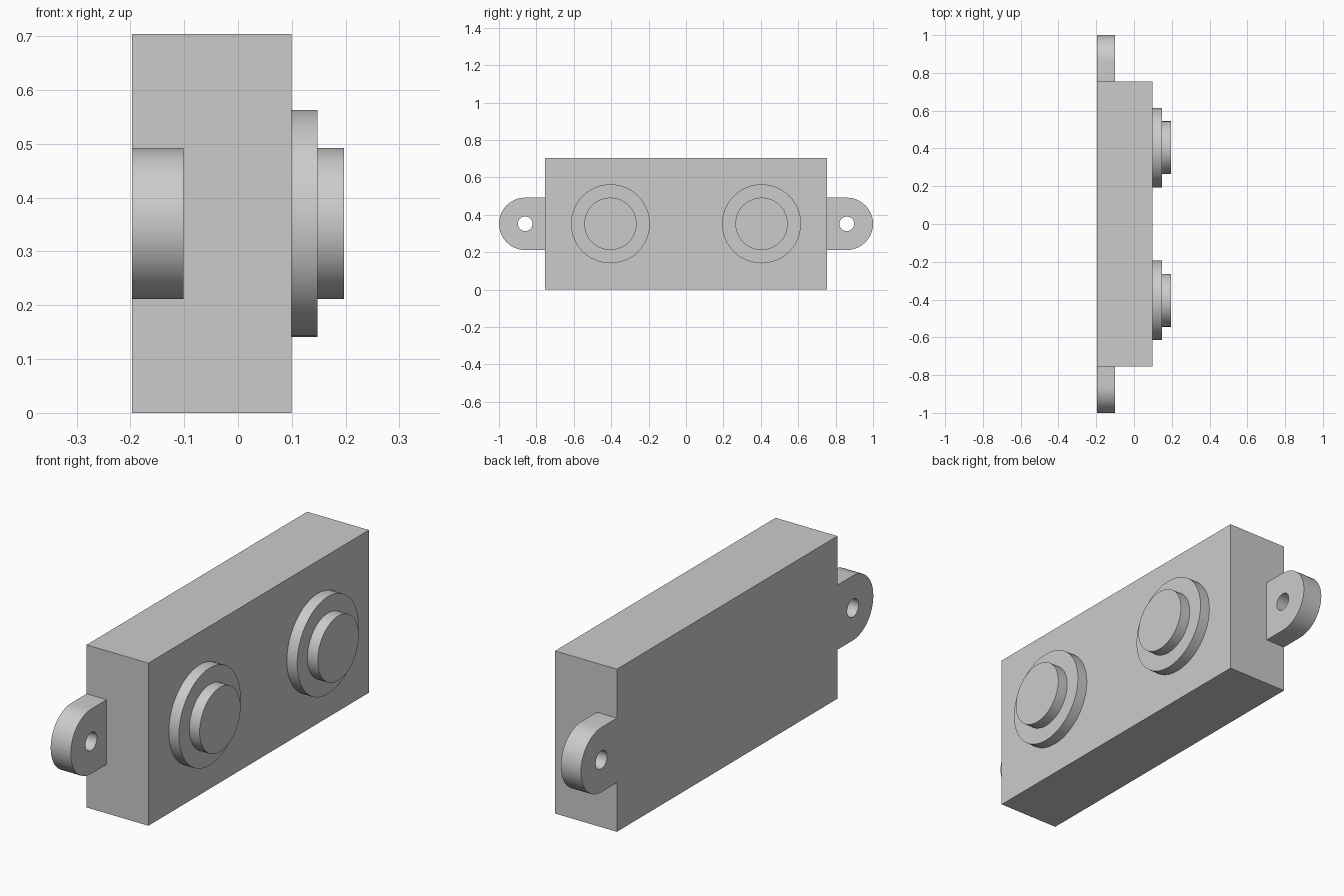
import bpy
import bmesh
from math import pi, sin, cos

cube = bpy.data.objects.get("Cube")
if cube:
    bpy.data.objects.remove(cube, do_unlink=True)

# Main dimensions
BACK, FRONT = -0.197, 0.099
HALF_LENGTH, HEIGHT = 0.754, 0.704
MID_Z = HEIGHT / 2
TAB_FRONT, TAB_RADIUS, TAB_Y = -0.101, 0.14, 0.86
HOLE_RADIUS = 0.039
BUTTON_Y = 0.404

grey = bpy.data.materials.new("plain grey")
grey.use_nodes = True
colour = (0.6, 0.6, 0.6, 1)
grey.diffuse_color = colour
grey.node_tree.nodes["Principled BSDF"].inputs["Base Color"].default_value = colour


def arc(y, z, radius, start, end, steps):
    """Points (y, z) along an arc."""
    return [(y + radius * cos(start + (end - start) * i / steps),
             z + radius * sin(start + (end - start) * i / steps))
            for i in range(steps + 1)]


def prism(name, outline, x0, x1):
    """Extrude a (y, z) outline along x."""
    bm = bmesh.new()
    face = bm.faces.new([bm.verts.new((x0, y, z)) for y, z in outline])
    new = bmesh.ops.extrude_face_region(bm, geom=[face])["geom"]
    for v in new:
        if isinstance(v, bmesh.types.BMVert):
            v.co.x = x1
    bmesh.ops.recalc_face_normals(bm, faces=bm.faces)
    mesh = bpy.data.meshes.new(name)
    bm.to_mesh(mesh)
    bm.free()
    mesh.materials.append(grey)
    obj = bpy.data.objects.new(name, mesh)
    bpy.context.collection.objects.link(obj)
    return obj


def activate(obj):
    bpy.ops.object.select_all(action='DESELECT')
    obj.select_set(True)
    bpy.context.view_layer.objects.active = obj


def smooth(obj):
    activate(obj)
    bpy.ops.object.shade_smooth_by_angle(angle=pi / 6)


def disc(name, y, radius, x0, x1):
    return prism(name, arc(y, MID_Z, radius, 0, 2 * pi, 48)[:-1], x0, x1)


# Box body
prism("body", [(-HALF_LENGTH, 0), (HALF_LENGTH, 0),
               (HALF_LENGTH, HEIGHT), (-HALF_LENGTH, HEIGHT)], BACK, FRONT)

for side, word in ((-1, "front"), (1, "back")):
    # Stepped round button
    smooth(disc(word + "_button_base", side * BUTTON_Y, 0.211, FRONT, 0.148))
    smooth(disc(word + "_button_cap", side * BUTTON_Y, 0.14, 0.148, 0.197))

    # Rounded mounting tab with a drilled hole
    outline = [(HALF_LENGTH, MID_Z - TAB_RADIUS)]
    outline += arc(TAB_Y, MID_Z, TAB_RADIUS, -pi / 2, pi / 2, 24)
    outline += [(HALF_LENGTH, MID_Z + TAB_RADIUS)]
    tab = prism(word + "_mounting_tab", [(side * y, z) for y, z in outline],
                BACK, TAB_FRONT)
    cutter = disc("hole_cutter", side * TAB_Y, HOLE_RADIUS, BACK - 0.1, TAB_FRONT + 0.1)
    cutter.hide_render = True
    cut = tab.modifiers.new("hole", 'BOOLEAN')
    cut.operation = 'DIFFERENCE'
    cut.solver = 'EXACT'
    cut.object = cutter
    activate(tab)
    bpy.ops.object.modifier_apply(modifier=cut.name)
    bpy.data.objects.remove(cutter, do_unlink=True)
    smooth(tab)
